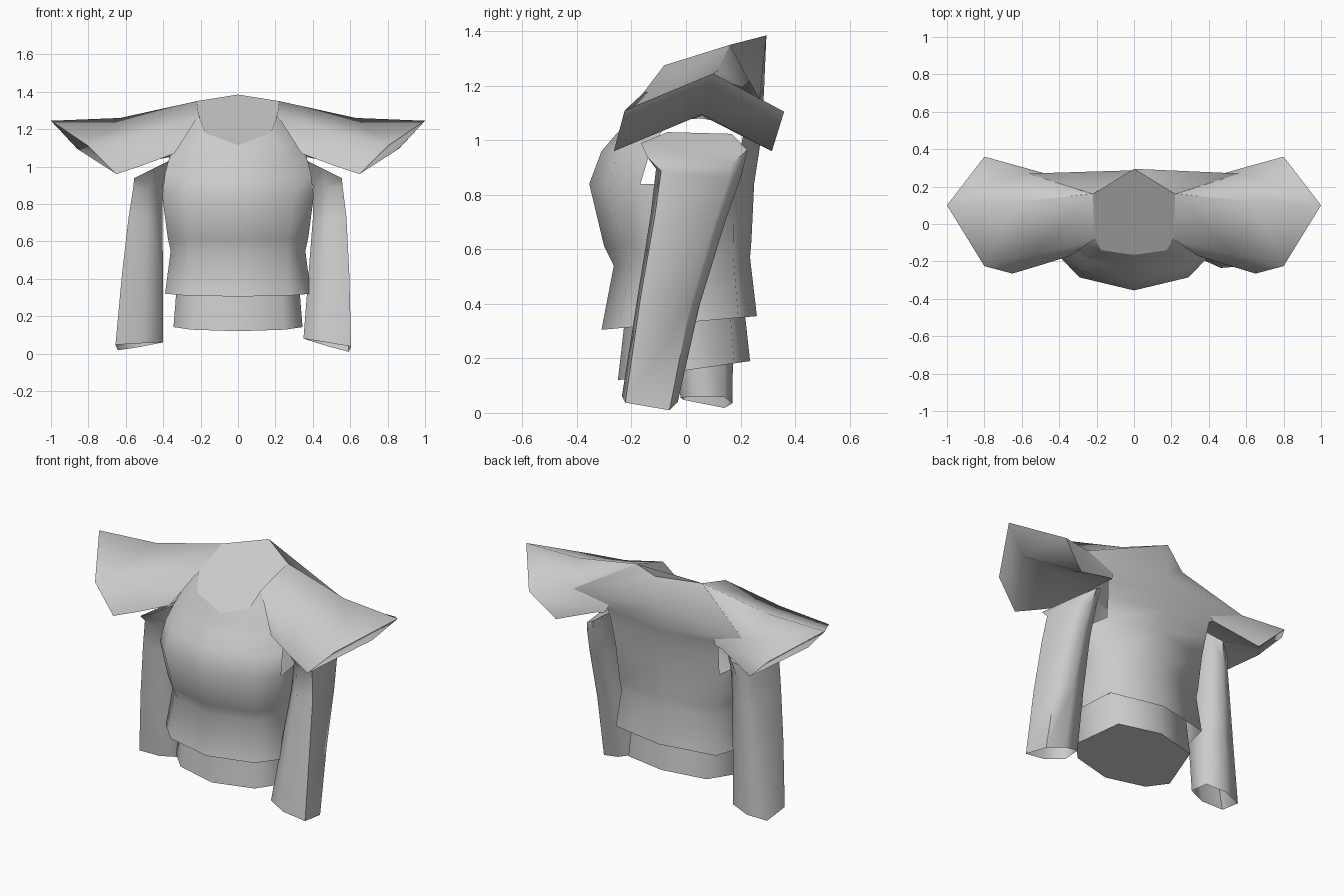
import bpy
import bmesh
import math

cube = bpy.data.objects.get("Cube")
if cube:
    bpy.data.objects.remove(cube, do_unlink=True)

grey = bpy.data.materials.new("plain_grey")
grey.use_nodes = True
grey.diffuse_color = (0.6, 0.6, 0.6, 1)
grey.node_tree.nodes["Principled BSDF"].inputs["Base Color"].default_value = (0.6, 0.6, 0.6, 1)


def loft(name, rings, cap_start=False, cap_end=False, angle=75, holes=()):
    """Skin equal-length closed rings, leaving out the (ring, side) faces in holes."""
    bm = bmesh.new()
    loops = [[bm.verts.new(p) for p in ring] for ring in rings]
    n = len(loops[0])
    for k, (a, b) in enumerate(zip(loops, loops[1:])):
        for i in range(n):
            j = (i + 1) % n
            if (k, i) not in holes:
                bm.faces.new((a[i], a[j], b[j], b[i]))
    if cap_start:
        bm.faces.new(loops[0][::-1])
    if cap_end:
        bm.faces.new(loops[-1])
    if len(rings) > 1:
        bmesh.ops.recalc_face_normals(bm, faces=bm.faces)
    mesh = bpy.data.meshes.new(name)
    bm.to_mesh(mesh)
    bm.free()
    mesh.materials.append(grey)
    obj = bpy.data.objects.new(name, mesh)
    bpy.context.collection.objects.link(obj)
    bpy.ops.object.select_all(action='DESELECT')
    obj.select_set(True)
    bpy.context.view_layer.objects.active = obj
    bpy.ops.object.shade_smooth_by_angle(angle=math.radians(angle))


def mirror_half(half):
    """Close a front-to-back half outline into a symmetric ring."""
    return half + [(-x, y, z) for x, y, z in half[-2:0:-1]]


def body_ring(front, back, x, z_front, z_back, back_width=0.86):
    """Eight-sided body section, tilted from front to back."""
    outline = [(0, 0), (0.72, 0.115), (1, 0.31), (back_width, 0.88), (0, 1)]
    return mirror_half([(x * u, front + (back - front) * t,
                         z_front + (z_back - z_front) * t) for u, t in outline])


# Undershirt below the hem
loft("undershirt", [body_ring(-0.25, 0.235, 0.345, 0.12, 0.19, 0.76),
                    body_ring(-0.22, 0.21, 0.325, 0.38, 0.42, 0.76)], True, True)

# Jacket with arm holes and a back yoke that spreads to the shoulders
yoke = mirror_half([(0, -0.20, 1.08), (0.24, -0.175, 1.10), (0.32, -0.08, 1.13),
                    (0.565, 0.27, 1.15), (0, 0.287, 1.20)])
neck = mirror_half([(0, -0.165, 1.115), (0.175, -0.14, 1.18), (0.21, -0.08, 1.275),
                    (0.22, 0.16, 1.35), (0, 0.295, 1.385)])
loft("jacket", [body_ring(-0.31, 0.26, 0.39, 0.305, 0.355),
                body_ring(-0.265, 0.235, 0.36, 0.54, 0.57),
                body_ring(-0.30, 0.24, 0.375, 0.61, 0.63),
                body_ring(-0.355, 0.25, 0.405, 0.84, 0.84),
                body_ring(-0.31, 0.27, 0.39, 0.96, 0.97, 0.92),
                body_ring(-0.25, 0.28, 0.37, 1.03, 1.06, 1),
                yoke, neck],
     holes=[(k, i) for k in (3, 4, 5) for i in (2, 5)])

# Flat fill of the neck opening
loft("neck_fill", [neck], cap_end=True)

# Flared shoulder pieces: top, front, front low, under, back low, back
shoulder = [
    [(0.22, 0.16, 1.35), (0.21, -0.08, 1.275), (0.34, -0.17, 1.07),
     (0.35, 0.06, 1.08), (0.37, 0.25, 1.05), (0.225, 0.162, 1.345)],
    [(0.63, 0.12, 1.26), (0.52, -0.16, 1.17), (0.50, -0.22, 1.01),
     (0.60, 0.06, 1.09), (0.42, 0.255, 1.04), (0.565, 0.27, 1.15)],
    [(1.0, 0.10, 1.245), (0.80, -0.225, 1.11), (0.65, -0.265, 0.96),
     (0.86, 0.06, 1.095), (0.65, 0.315, 0.96), (0.80, 0.36, 1.105)],
]
for side, label in ((1, "left"), (-1, "right")):
    loft(label + "_shoulder", [[(side * x, y, z) for x, y, z in r] for r in shoulder],
         cap_end=True, angle=105)


def arm_ring(x_in, x_out, front, back, z_in, z_out):
    """Six-sided sleeve section, flat outside, tilted from body side to outer side."""
    section = [(1, 0.06), (0.95, 0.85), (0.5, 1), (0.05, 0.85), (0, 0.25), (0.45, 0)]
    return [(x_in + (x_out - x_in) * u, front + (back - front) * t,
             z_in + (z_out - z_in) * u + 0.04 * u * (1 - t)) for u, t in section]


# Open sleeves, one swung forward and one swung back
sleeves = {
    "left": (1, [(0.35, 0.605, -0.235, -0.03, 0.08, 0),
                 (0.375, 0.595, -0.18, 0.05, 0.40, 0.39),
                 (0.40, 0.58, -0.13, 0.145, 0.72, 0.69)]),
    "right": (-1, [(0.40, 0.655, -0.02, 0.17, 0.06, 0.01),
                   (0.40, 0.62, -0.06, 0.175, 0.40, 0.39),
                   (0.405, 0.585, -0.09, 0.19, 0.72, 0.69)]),
}
upper = [(0.40, 0.56, -0.11, 0.205, 0.90, 0.85),
         (0.37, 0.555, -0.165, 0.225, 1.03, 0.90)]
for label, (side, sections) in sleeves.items():
    rings = [[(side * x, y, z) for x, y, z in arm_ring(*s)] for s in sections + upper]
    loft(label + "_sleeve", rings, cap_end=True, angle=70)
